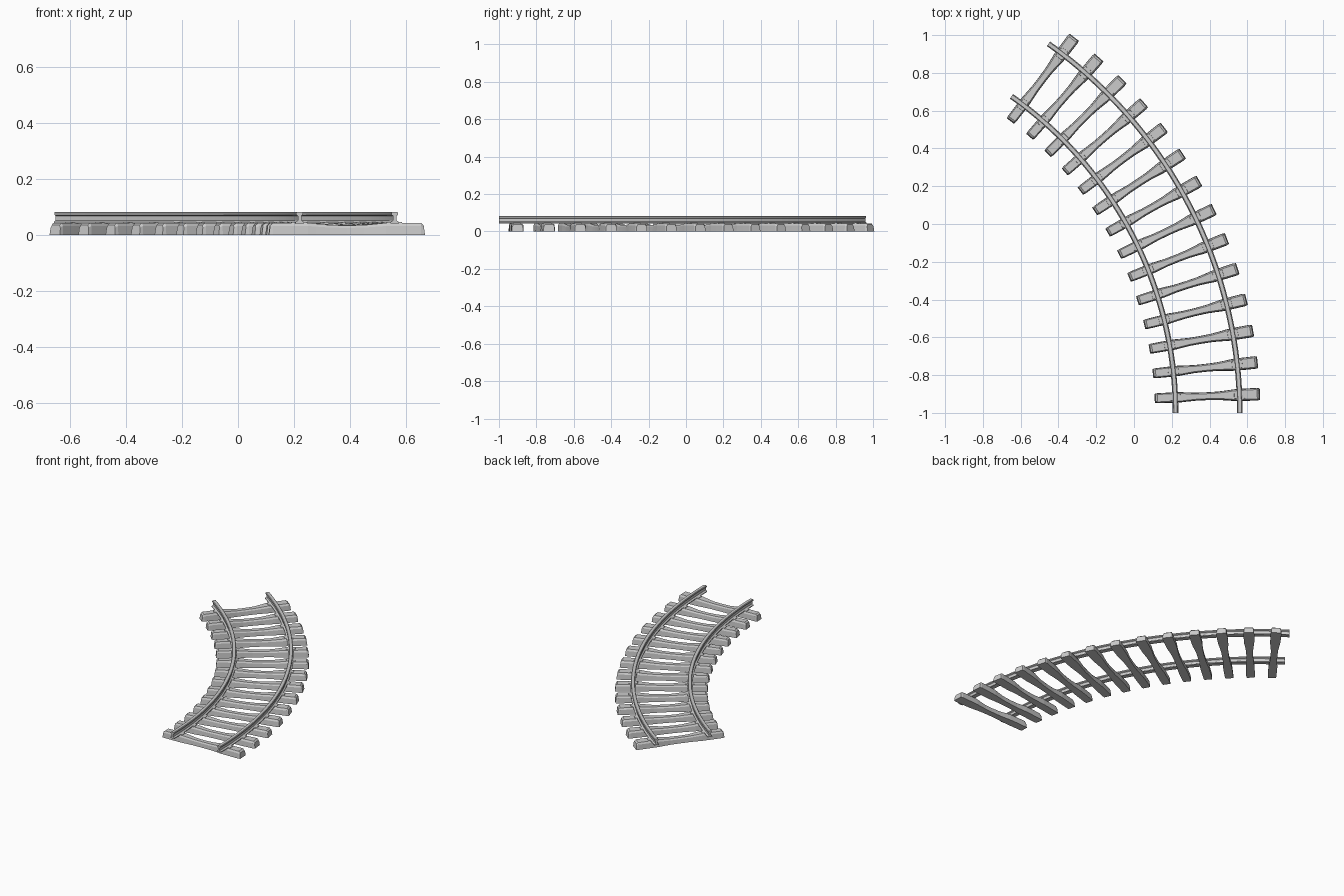
import bpy, bmesh
from math import sin, cos, radians

if "Cube" in bpy.data.objects:
    bpy.data.objects.remove(bpy.data.objects["Cube"])

R = 2.221                 # centreline radius of the curve
CX, CY = 0.39 - R, -1.0   # centre of the curve
ARC = radians(54.8)
GAUGE = 0.17              # half distance between the rails
TIES = 14


def bend(s, t, z):
    """s = offset outward, t = distance along the centreline."""
    a = t / R
    return (CX + (R + s) * cos(a), CY + (R + s) * sin(a), z)


def loft(name, rings):
    """Skin a list of closed rings of (s, t, z) points, capping both ends."""
    bm = bmesh.new()
    loops = [[bm.verts.new(bend(*p)) for p in ring] for ring in rings]
    n = len(loops[0])
    for a, b in zip(loops, loops[1:]):
        for i in range(n):
            j = (i + 1) % n
            bm.faces.new((a[i], a[j], b[j], b[i]))
    bm.faces.new(loops[0])
    bm.faces.new(loops[-1])
    bmesh.ops.recalc_face_normals(bm, faces=bm.faces)
    me = bpy.data.meshes.new(name)
    bm.to_mesh(me)
    bm.free()
    ob = bpy.data.objects.new(name, me)
    bpy.context.collection.objects.link(ob)
    return ob


# rails: I-shaped profile (right half, mirrored) swept along the arc
half = [(0.015, 0.042), (0.015, 0.047), (0.006, 0.053), (0.006, 0.069),
        (0.012, 0.073), (0.012, 0.080), (0.009, 0.083)]
profile = half + [(-s, z) for s, z in reversed(half)]
SEG = 56
for name, side in (("inner_rail", -1), ("outer_rail", 1)):
    loft(name, [[(side * GAUGE + s, R * ARC * k / SEG, z) for s, z in profile]
                for k in range(SEG + 1)])

# ties: (offset, half width, height) from the middle to one end
stations = [(0.0, 0.021, 0.035), (0.06, 0.022, 0.036), (0.11, 0.026, 0.041),
            (0.14, 0.029, 0.044), (0.20, 0.030, 0.044), (0.264, 0.030, 0.044),
            (0.274, 0.027, 0.036)]


def tie_ring(sign, s, w, h, t):
    lean = 0.005 if s > 0.27 else 0      # the end faces slope inward
    pts = [(w, 0), (w - 0.002, 0.75 * h), (w - 0.008, h)]
    pts += [(-u, z) for u, z in reversed(pts)]
    return [(sign * (s + lean * (1 - z / 0.036)), t + u, z) for u, z in pts]


first, last = radians(2.28), radians(52.7)
for k in range(TIES):
    t = R * (first + (last - first) * k / (TIES - 1))
    rings = [tie_ring(-1, *st, t) for st in reversed(stations[1:])]
    rings += [tie_ring(1, *st, t) for st in stations]
    loft(f"tie_{k + 1}", rings)
    # chairs holding the rails
    for side in (-1, 1):
        def plate(z, d, w):
            return [(side * GAUGE + a * d, t + b * w, z)
                    for a, b in ((-1, -1), (1, -1), (1, 1), (-1, 1))]
        loft(f"rail_chair_{k + 1}",
             [plate(0.038, 0.029, 0.020), plate(0.047, 0.027, 0.018)])
